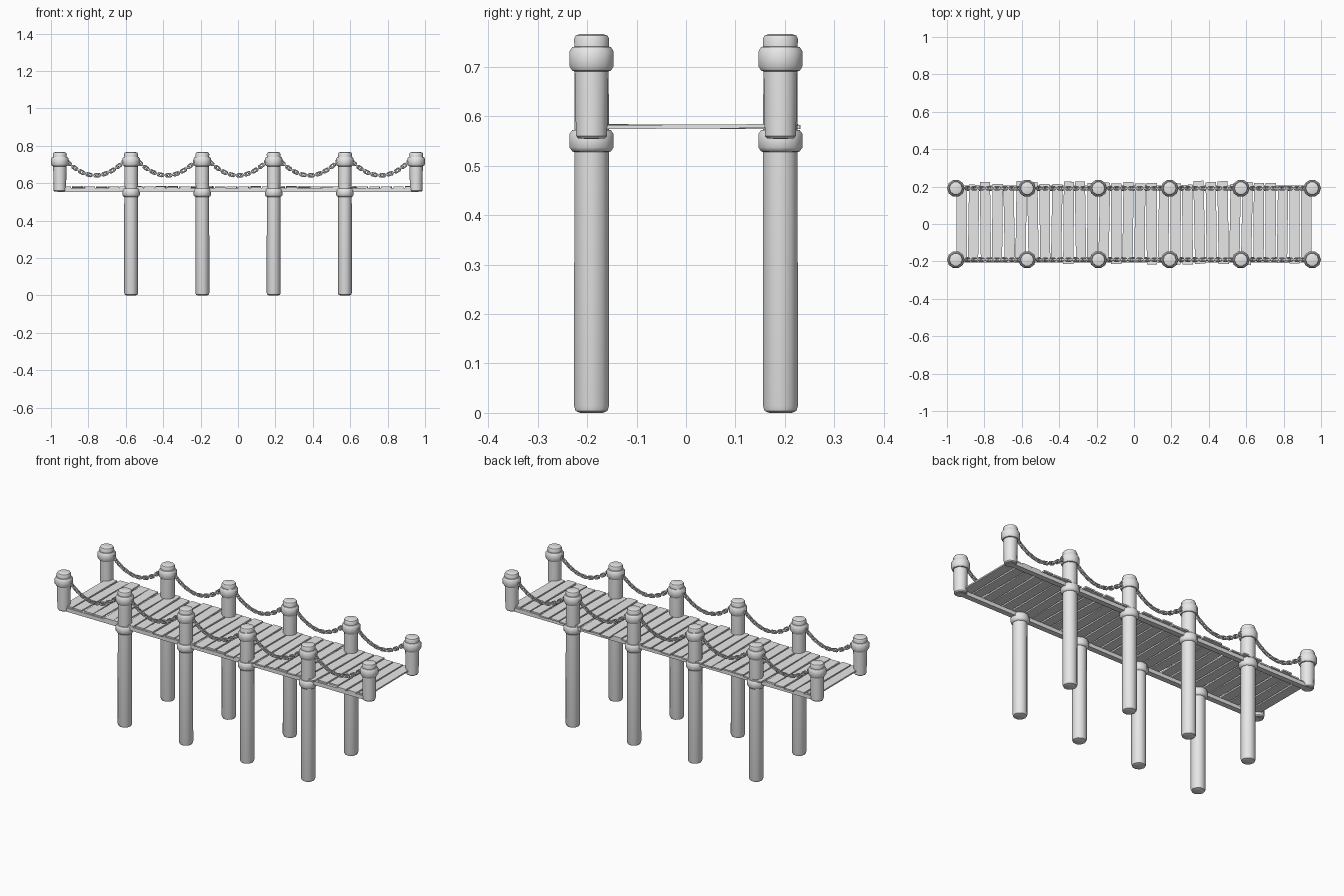
import bpy, bmesh, math, random
from mathutils import Matrix, Vector

random.seed(4)
if "Cube" in bpy.data.objects:
    bpy.data.objects.remove(bpy.data.objects["Cube"], do_unlink=True)

GREY = (0.8, 0.8, 0.8, 1)
mat = bpy.data.materials.new("plain_grey")
mat.use_nodes = True
mat.diffuse_color = GREY
mat.node_tree.nodes["Principled BSDF"].inputs["Base Color"].default_value = GREY

BAY, SIDE_Y = 0.381, 0.191
POST_X = [(i - 2.5) * BAY for i in range(6)]


def finish(bm, name, smooth_angle=None):
    """Turn a bmesh into a named object with the shared material."""
    bmesh.ops.recalc_face_normals(bm, faces=bm.faces)
    mesh = bpy.data.meshes.new(name)
    bm.to_mesh(mesh)
    bm.free()
    mesh.materials.append(mat)
    if smooth_angle:
        mesh.polygons.foreach_set("use_smooth", [True] * len(mesh.polygons))
        mesh.set_sharp_from_angle(angle=math.radians(smooth_angle))
    obj = bpy.data.objects.new(name, mesh)
    bpy.context.collection.objects.link(obj)
    return obj


def lathe(bm, profile, x, y, sides=10):
    """Capped solid of revolution from (radius, height) points."""
    rings = []
    for r, z in profile:
        rings.append([bm.verts.new((x + r * math.cos(a), y + r * math.sin(a), z))
                      for a in (math.tau * k / sides for k in range(sides))])
    for low, high in zip(rings, rings[1:]):
        for k in range(sides):
            n = (k + 1) % sides
            bm.faces.new((low[k], low[n], high[n], high[k]))
    bm.faces.new(rings[0])
    bm.faces.new(rings[-1])


def box(bm, centre, size, yaw=0.0, roll=0.0):
    m = (Matrix.Translation(centre) @ Matrix.Rotation(yaw, 4, 'Z')
         @ Matrix.Rotation(roll, 4, 'X') @ Matrix.Diagonal((*size, 1)))
    bmesh.ops.create_cube(bm, size=1, matrix=m)


def chain_link(bm, matrix, half=0.008, radius=0.0085, wire=0.0038, steps=12, sides=6):
    """Stadium-shaped ring lying along local x."""
    rings = []
    for i in range(steps):
        a = math.tau * (i + 0.5) / steps
        out = Vector((math.cos(a), math.sin(a), 0))
        mid = out * radius + Vector((math.copysign(half, out.x), 0, 0))
        rings.append([bm.verts.new(matrix @ (mid + wire * (out * math.cos(b)
                      + Vector((0, 0, math.sin(b))))))
                      for b in (math.tau * k / sides for k in range(sides))])
    for i in range(steps):
        r, s = rings[i], rings[(i + 1) % steps]
        for k in range(sides):
            n = (k + 1) % sides
            bm.faces.new((r[k], r[n], s[n], s[k]))


# Post profiles: long piles stand on the ground, end posts stop at the deck
shaft_foot = [(0.024, 0.0), (0.034, 0.004), (0.037, 0.014), (0.0365, 0.765 - 0.03)]
stub_foot = [(0.028, 0.555), (0.033, 0.56), (0.036, 0.70), (0.0365, 0.735)]
crown = [(0.037, 0.757), (0.034, 0.763), (0.025, 0.766)]
cap_band = [(0.034, 0.690), (0.041, 0.692), (0.047, 0.701),
            (0.047, 0.731), (0.041, 0.740), (0.034, 0.741)]
deck_band = [(r, 0.527 + (z - 0.690) * 0.9) for r, z in cap_band]

for y, side in ((-SIDE_Y, "front"), (SIDE_Y, "back")):
    for i, x in enumerate(POST_X):
        is_end = i in (0, 5)
        bm = bmesh.new()
        lathe(bm, (stub_foot if is_end else shaft_foot) + crown, x, y)
        finish(bm, f"{side}_post_{i + 1}", 40)
        bm = bmesh.new()
        lathe(bm, cap_band, x, y)
        if not is_end:
            lathe(bm, deck_band, x, y)
        finish(bm, f"{side}_post_bands_{i + 1}", 40)

    # Long beam under the plank ends
    bm = bmesh.new()
    box(bm, (0, y, 0.564), (1.93, 0.03, 0.021))
    finish(bm, f"{side}_beam")

    # Sagging chain between neighbouring posts
    for i in range(5):
        middle = (POST_X[i] + POST_X[i + 1]) / 2
        bm = bmesh.new()
        # Sample the sag, then space links evenly along its length
        sag = [Vector((middle + t * 0.0016, y, 0.642 + 0.083 * (t / 100) ** 2))
               for t in range(-100, 101)]
        travelled, count, pitch = 0.0, 0, 0.0215
        for p, q in zip(sag, sag[1:]):
            travelled += (q - p).length
            if travelled >= count * pitch:
                slope = math.atan2(q.z - p.z, q.x - p.x)
                chain_link(bm, Matrix.Translation(q) @ Matrix.Rotation(-slope, 4, 'Y')
                           @ Matrix.Rotation(math.pi / 2 * (count % 2), 4, 'X'))
                count += 1
        finish(bm, f"{side}_chain_{i + 1}", 60)

# Deck planks, slightly uneven in length and angle
bm = bmesh.new()
COUNT = 30
step = 1.906 / COUNT
for i in range(COUNT):
    edge = i in (0, COUNT - 1)
    length = 0.40 if edge else random.uniform(0.41, 0.445)
    shift = 0 if edge else random.uniform(-0.004, 0.014)
    yaw = 0 if edge else random.uniform(-0.022, 0.022)
    box(bm, ((i + 0.5) * step - 0.953, shift, 0.579), (0.055, length, 0.008),
        yaw, random.uniform(-0.006, 0.006))
finish(bm, "deck_planks")
